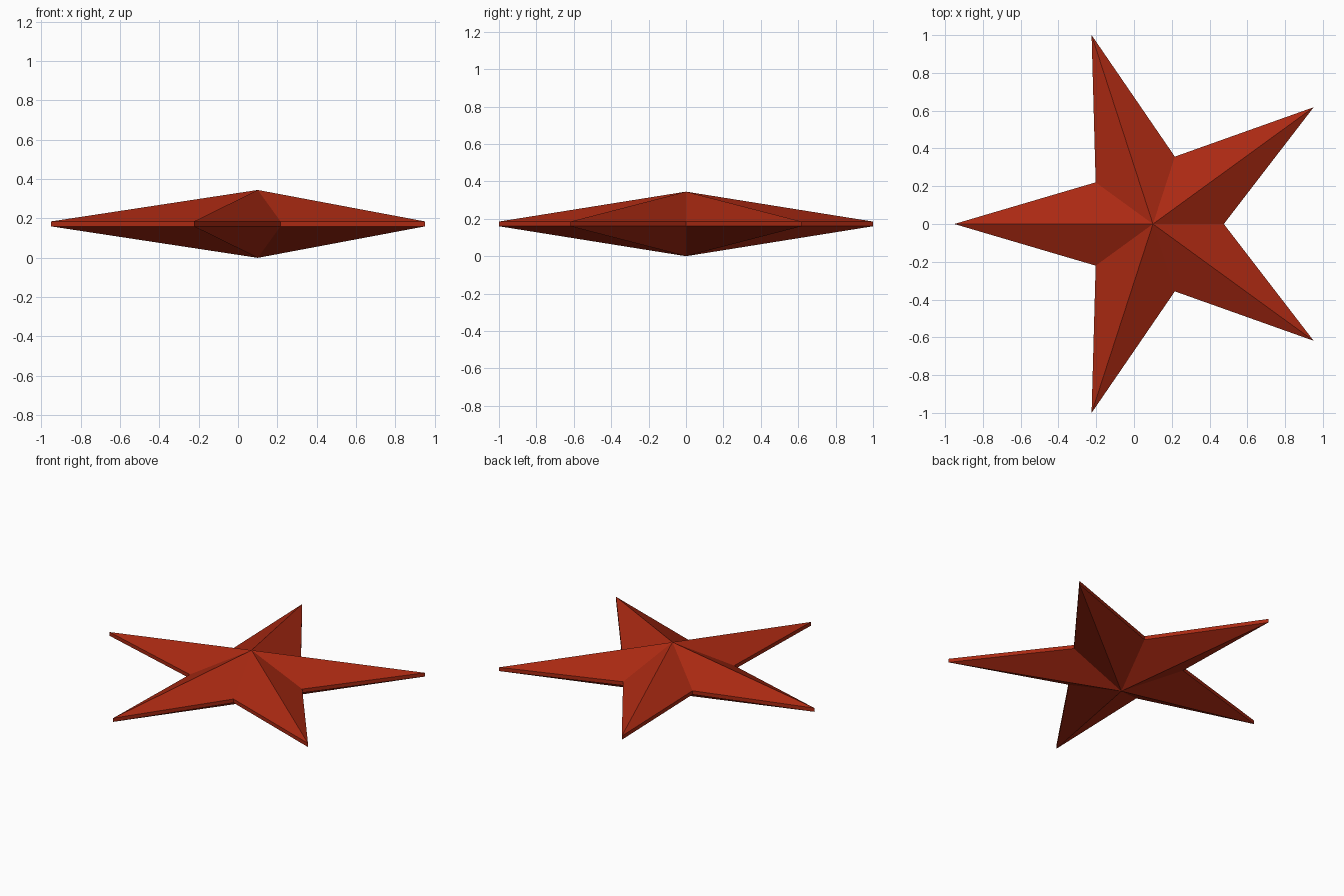
import bpy, bmesh, math

if "Cube" in bpy.data.objects:
    bpy.data.objects.remove(bpy.data.objects["Cube"])

CX = 0.1004          # star centre, so the bounds are centred on x = 0
R_OUT, R_IN = 1.0515, 0.375
HEIGHT, RIM = 0.345, 0.025
MID = HEIGHT / 2

red = bpy.data.materials.new("brick_red")
red.diffuse_color = (0.40, 0.022, 0.006, 1)
red.use_nodes = True
red.node_tree.nodes["Principled BSDF"].inputs["Base Color"].default_value = red.diffuse_color

bm = bmesh.new()


# ten-point star outline at a given height, one tip pointing to -x
def ring(z):
    verts = []
    for i in range(10):
        a = math.pi + i * math.pi / 5
        r = R_IN if i % 2 else R_OUT
        verts.append(bm.verts.new((CX + r * math.cos(a), r * math.sin(a), z)))
    return verts


low, high = ring(MID - RIM / 2), ring(MID + RIM / 2)
bottom = bm.verts.new((CX, 0, 0))
top = bm.verts.new((CX, 0, HEIGHT))

# faceted top, thin rim and faceted underside
for i in range(10):
    j = (i + 1) % 10
    bm.faces.new((high[i], high[j], top))
    bm.faces.new((low[i], low[j], high[j], high[i]))
    bm.faces.new((low[j], low[i], bottom))
bmesh.ops.recalc_face_normals(bm, faces=bm.faces)

mesh = bpy.data.meshes.new("star")
bm.to_mesh(mesh)
bm.free()
mesh.materials.append(red)
star = bpy.data.objects.new("star", mesh)
bpy.context.collection.objects.link(star)
